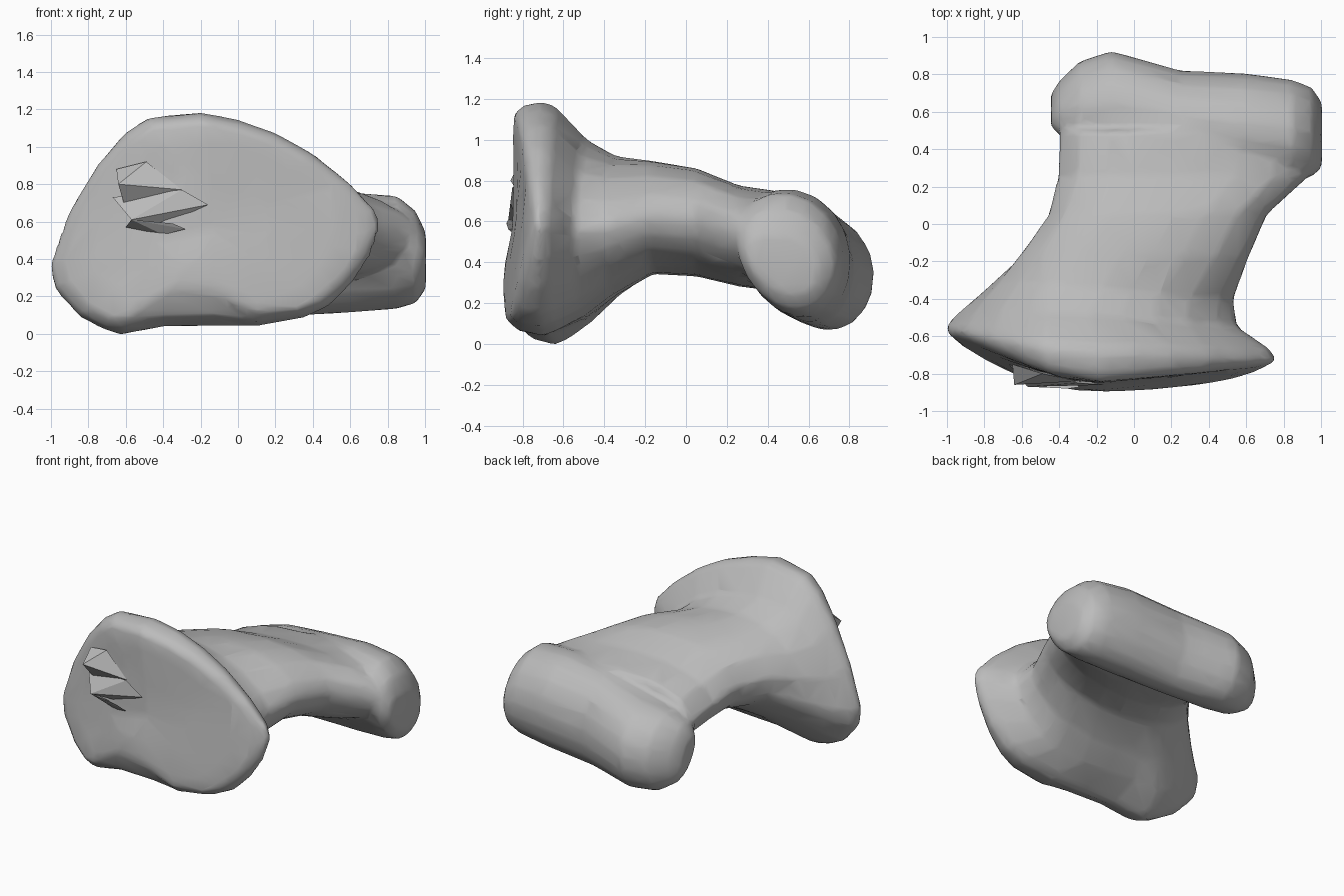
import bpy, bmesh, math
from mathutils import Vector

cube = bpy.data.objects.get("Cube")
if cube:
    bpy.data.objects.remove(cube)

bone = bpy.data.materials.new("pale grey")
bone.use_nodes = True
bone.diffuse_color = (0.5, 0.5, 0.5, 1)
bone.node_tree.nodes["Principled BSDF"].inputs["Base Color"].default_value = (0.5, 0.5, 0.5, 1)


def add_object(name, bm):
    bmesh.ops.recalc_face_normals(bm, faces=bm.faces)
    mesh = bpy.data.meshes.new(name)
    bm.to_mesh(mesh)
    bm.free()
    mesh.materials.append(bone)
    obj = bpy.data.objects.new(name, mesh)
    bpy.context.collection.objects.link(obj)
    return obj


def loft(bm, rings):
    """Skin a row of equal rings and close both ends."""
    rows = [[bm.verts.new(p) for p in ring] for ring in rings]
    n = len(rows[0])
    for a, b in zip(rows, rows[1:]):
        for i in range(n):
            j = (i + 1) % n
            bm.faces.new((a[i], a[j], b[j], b[i]))
    for row in (rows[0], rows[-1]):
        hub = bm.verts.new(sum((v.co for v in row), Vector()) / n)
        for i in range(n):
            bm.faces.new((row[i], row[(i + 1) % n], hub))


# Outline of the broad front plate (x, z)
outline = [(-1, .37), (-.98, .25), (-.85, .1), (-.72, .03), (-.62, 0), (-.4, .04),
           (-.15, .045), (.1, .045), (.35, .09), (.48, .15), (.6, .27), (.7, .42),
           (.755, .57), (.73, .66), (.6, .8), (.4, .96), (.2, 1.07), (0, 1.14),
           (-.2, 1.18), (-.48, 1.15), (-.6, 1.07), (-.75, .9), (-.9, .65)]
CX, CZ = -.125, .59

# Bowed front of the plate in plan (x, y)
bow = [(-1, -.62), (-.8, -.72), (-.6, -.81), (-.35, -.89), (-.2, -.905),
       (.2, -.87), (.6, -.83), (.8, -.77)]


def front_y(x, z):
    for (xa, ya), (xb, yb) in zip(bow, bow[1:]):
        if x <= xb:
            break
    return ya + (yb - ya) * (x - xa) / (xb - xa) + .11 * (min(z, .75) - .25)


def rim_y(x):
    return -.70 + .14 * max(0, (-x - .35) / .65) - .04 * max(0, x)


def plate_ring(scale, forward, back=0, notch=0):
    """Scaled outline, moved part of the way from the rim to the bowed front."""
    ring = []
    for x, z in outline:
        px, pz = CX + (x - CX) * scale, CZ + (z - CZ) * scale
        if z < .2:
            pz += notch * max(0, 1 - abs(x + .28) / .45)
        y = rim_y(px)
        y += (front_y(px, pz) - y) * forward + back
        ring.append(Vector((px, y, pz)))
    return ring


def neck_ring(y, slant, x0, x1, z0, z1, roundness):
    """Plate outline fading into a rounded oval that fills the given bounds."""
    ring = []
    for x, z in outline:
        u, w = (x - CX) / .875, (z - CZ) / .59
        a = math.atan2(w, u)
        c, s = math.cos(a), math.sin(a)
        e = 2.4 if s > 0 else 2
        r = (abs(c) ** e + abs(s) ** e) ** (-1 / e)
        u += (c * r - u) * roundness
        w += (s * r - w) * roundness
        px = (x0 + x1 + u * (x1 - x0)) / 2
        ring.append(Vector((px, y + slant * px, (z0 + z1 + w * (z1 - z0)) / 2)))
    return ring


bm = bmesh.new()

# Plate and waisted neck
body = [plate_ring(.35, 1), plate_ring(.75, 1, 0, .14), plate_ring(.92, .95, 0, .19),
        plate_ring(.985, .6, 0, .06), plate_ring(1.01, 0), plate_ring(.97, 0, .06)]
body += [neck_ring(*s) for s in (
    (-.505, -.08, -.9, .55, .1, 1.0, .15), (-.36, -.08, -.76, .53, .22, .92, .45),
    (-.16, -.04, -.6, .61, .34, .895, .85), (.05, 0, -.46, .71, .33, .86, 1),
    (.26, 0, -.41, .94, .28, .775, 1), (.5, 0, -.4, .94, .25, .74, 1))]
loft(bm, body)

# Rounded cross roller at the back: x, then y and z bounds
roller = []
for x, y0, y1, z0, z1 in (
        (-.445, .54, .68, .22, .46), (-.4, .49, .76, .15, .54), (-.29, .42, .87, .08, .61),
        (-.12, .38, .925, .065, .65), (.25, .33, .82, .09, .73), (.6, .28, .805, .11, .76),
        (.85, .26, .77, .13, .74), (.95, .26, .73, .16, .66), (1.005, .31, .65, .24, .54)):
    ring = []
    for k in range(18):
        a = math.tau * k / 18
        c, s = math.cos(a), math.sin(a)
        # lower edge is narrower and sits further back
        y = (y0 + y1) / 2 + (y1 - y0) / 2 * c * (1 + .1 * s) - .05 * s
        ring.append(Vector((x, y, (z0 + z1) / 2 + (z1 - z0) / 2 * s)))
    roller.append(ring)
loft(bm, roller)

# Fuse both into one softly faceted skin
skin = add_object("bone_body", bm)
fuse = skin.modifiers.new("fuse", 'REMESH')
fuse.mode = 'VOXEL'
fuse.voxel_size = .022
fuse.use_smooth_shade = True
soften = skin.modifiers.new("soften", 'SMOOTH')
soften.factor = .5
soften.iterations = 5
facet = skin.modifiers.new("facet", 'DECIMATE')
facet.ratio = .08


# Sharp chips standing on the front face: hulls of a few points
def chip(name, points):
    bm = bmesh.new()
    for p in points:
        bm.verts.new(p)
    bmesh.ops.convex_hull(bm, input=bm.verts)
    add_object(name, bm)


chip("upper_chip", [(-.65, -.75, .88), (-.49, -.8, .92), (-.3, -.84, .77),
                    (-.6, -.76, .66), (-.64, -.86, .8)])
chip("middle_chip", [(-.57, -.87, .61), (-.3, -.85, .77), (-.16, -.86, .69),
                     (-.38, -.82, .59), (-.67, -.75, .73)])
chip("lower_chip", [(-.57, -.87, .61), (-.35, -.88, .59), (-.28, -.87, .56),
                    (-.4, -.83, .53), (-.6, -.78, .57)])
